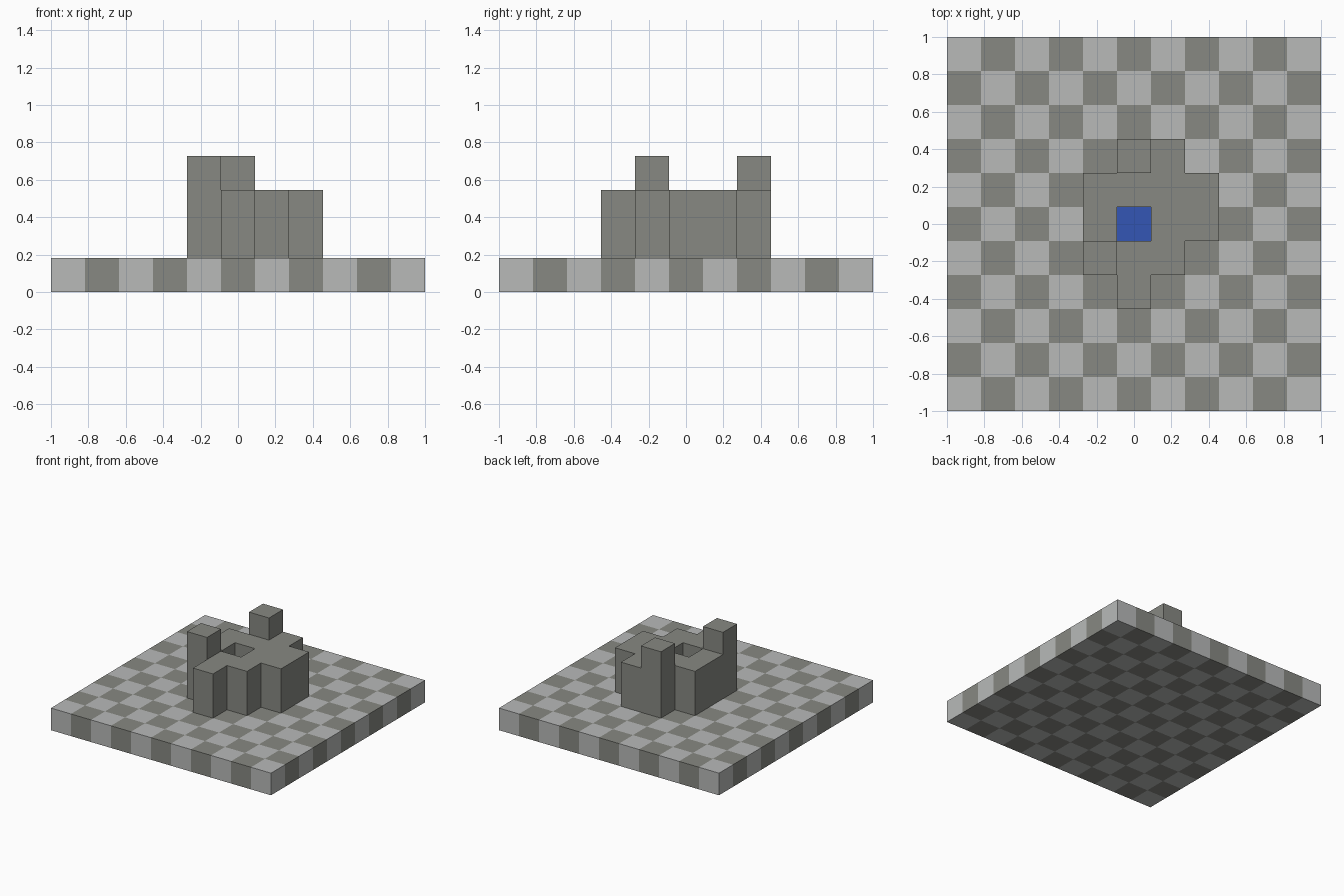
import bpy
import bmesh
from mathutils import Vector

cube = bpy.data.objects.get("Cube")
if cube:
    bpy.data.objects.remove(cube, do_unlink=True)

U = 2 / 11  # edge of one block


def material(name, rgb):
    m = bpy.data.materials.new(name)
    m.use_nodes = True
    m.diffuse_color = (*rgb, 1)
    m.node_tree.nodes["Principled BSDF"].inputs["Base Color"].default_value = (*rgb, 1)
    return m


light_stone = material("light stone", (0.48, 0.49, 0.485))
dark_stone = material("dark stone", (0.245, 0.25, 0.225))
water_blue = material("water blue", (0.033, 0.092, 0.46))


def column(cells, low, high):
    return {(i, j, k) for i, j in cells for k in range(low, high)}


# Floor plan of each part, in whole blocks from the centre
slab_plan = [(i, j) for i in range(-5, 6) for j in range(-5, 6)]
rows = {2: (0, 1), 1: (-1, 2), 0: (-1, 2), -1: (-1, 1), -2: (0, 0)}
wall_plan = [(i, j) for j, (a, b) in rows.items()
             for i in range(a, b + 1) if (i, j) != (0, 0)]

parts = {
    "checkered_slab": (column(slab_plan, 0, 1), [light_stone, dark_stone]),
    "well_wall": (column(wall_plan, 1, 3), [dark_stone]),
    "front_post": (column([(-1, -1)], 3, 4), [dark_stone]),
    "back_post": (column([(0, 2)], 3, 4), [dark_stone]),
    "water": (column([(0, 0)], 1, 2), [water_blue]),
}
solid = set().union(*(cells for cells, _ in parts.values()))


def build_blocks(name, cells, mats):
    """Join blocks into one skin, keeping only the exposed sides."""
    bm = bmesh.new()
    for cell in sorted(cells):
        centre = Vector(cell) + Vector((0, 0, 0.5))
        for axis in range(3):
            for sign in (-1, 1):
                n = Vector((0, 0, 0))
                n[axis] = sign
                if tuple(int(c + d) for c, d in zip(cell, n)) in solid:
                    continue
                a = Vector((0, 0, 0))
                a[(axis + 1) % 3] = 0.5
                b = n.cross(a)
                mid = centre + n / 2
                corners = (mid + a + b, mid - a + b, mid - a - b, mid + a - b)
                face = bm.faces.new([bm.verts.new(p * U) for p in corners])
                # Alternate the stones where a part has two
                face.material_index = (cell[0] + cell[1]) % len(mats)
    bmesh.ops.remove_doubles(bm, verts=bm.verts[:], dist=0.001)
    mesh = bpy.data.meshes.new(name)
    bm.to_mesh(mesh)
    bm.free()
    for m in mats:
        mesh.materials.append(m)
    bpy.context.collection.objects.link(bpy.data.objects.new(name, mesh))


for part, (blocks, mats) in parts.items():
    build_blocks(part, blocks, mats)
